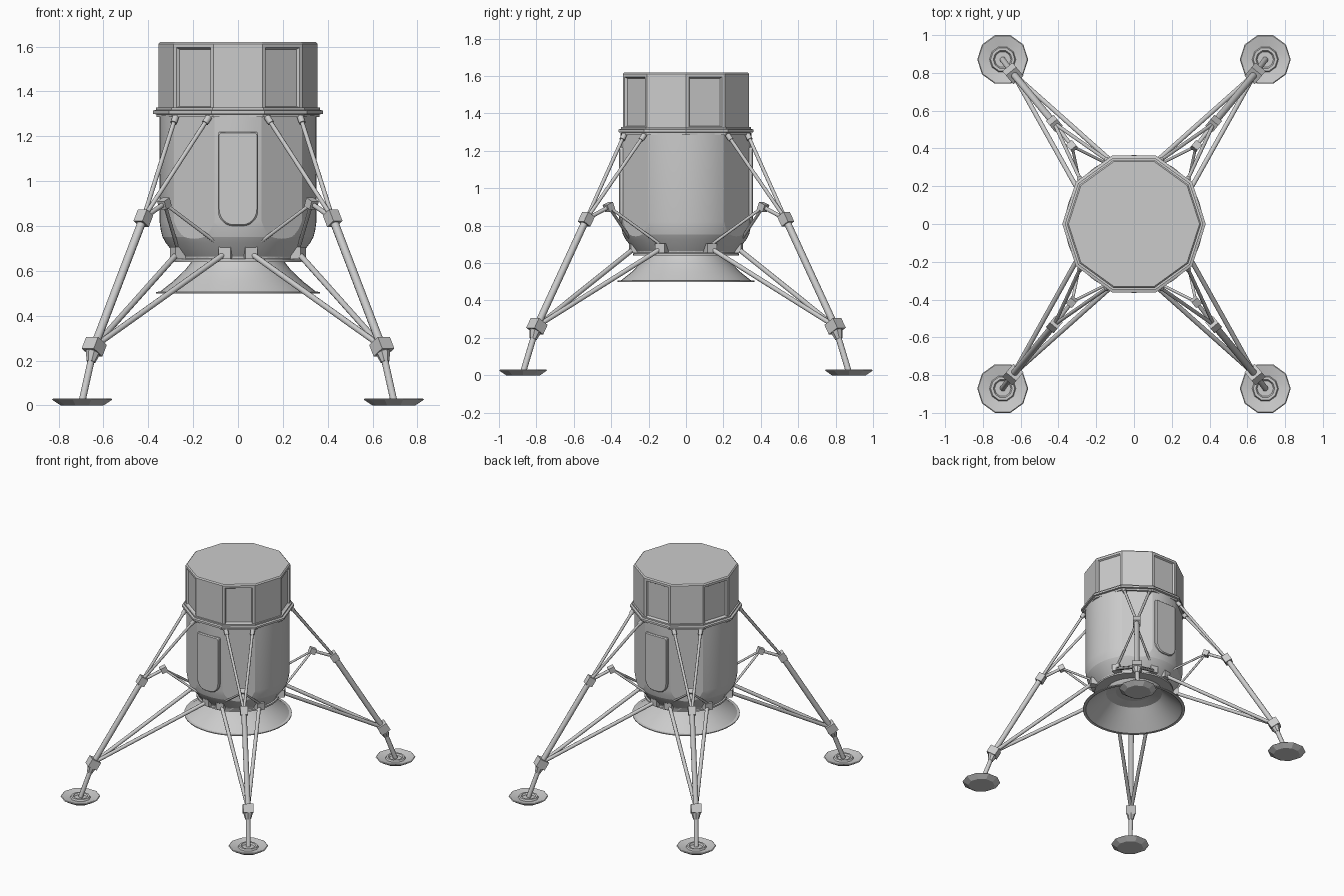
import bpy, bmesh
from math import sin, cos, pi, radians, atan2, degrees
from mathutils import Vector, Matrix

if "Cube" in bpy.data.objects:
    bpy.data.objects.remove(bpy.data.objects["Cube"])


def finish(bm, name, angle=30):
    bmesh.ops.recalc_face_normals(bm, faces=bm.faces)
    for f in bm.faces:
        f.smooth = True
    for e in bm.edges:
        e.smooth = len(e.link_faces) == 2 and e.calc_face_angle(0) < radians(angle)
    me = bpy.data.meshes.new(name)
    bm.to_mesh(me)
    bm.free()
    ob = bpy.data.objects.new(name, me)
    bpy.context.collection.objects.link(ob)
    return ob


def lathe(bm, profile, n, closed=False, at=(0, 0, 0)):
    rings = [[bm.verts.new((at[0] + r * cos(2 * pi * i / n), at[1] + r * sin(2 * pi * i / n), at[2] + z))
              for i in range(n)] for r, z in profile]
    pairs = list(zip(rings, rings[1:]))
    if closed:
        pairs.append((rings[-1], rings[0]))
    for a, b in pairs:
        for i in range(n):
            j = (i + 1) % n
            bm.faces.new((a[i], a[j], b[j], b[i]))
    if not closed:
        bm.faces.new(rings[0][::-1])
        bm.faces.new(rings[-1])


def frame(a, b, mid):
    q = (b - a).to_track_quat('Z', 'Y')
    return Matrix.Translation(mid) @ q.to_matrix().to_4x4()


def rod(bm, a, b, r1, r2=None, n=10):
    bmesh.ops.create_cone(bm, cap_ends=True, segments=n, radius1=r1, radius2=r2 or r1,
                          depth=(b - a).length, matrix=frame(a, b, (a + b) / 2))


def block(bm, at, size, a, b):
    m = frame(a, b, at) @ Matrix.Diagonal((*size, 1))
    bmesh.ops.create_cube(bm, size=1, matrix=m)


# upper decagonal cabin with five alternating recessed panels
bm = bmesh.new()
lathe(bm, [(0.355, 1.31), (0.355, 1.612), (0.347, 1.62)], 10)
bm.normal_update()
panels = []
for f in bm.faces:
    c = f.calc_center_median()
    if abs(f.normal.z) < 0.1 and round((degrees(atan2(c.y, c.x)) - 18) / 36) % 2 == 0:
        panels.append(f)
bmesh.ops.inset_individual(bm, faces=panels, thickness=0.024)
bmesh.ops.inset_individual(bm, faces=panels, thickness=0.01, depth=-0.012)
finish(bm, "upper_cabin", 20)

# stepped rim between the two stages
bm = bmesh.new()
lathe(bm, [(0.34, 1.285), (0.364, 1.285), (0.364, 1.298), (0.38, 1.3), (0.38, 1.314),
           (0.366, 1.318), (0.366, 1.328), (0.34, 1.328)], 10, closed=True)
finish(bm, "stage_rim")

# round lower tank with four flats facing the legs
bm = bmesh.new()
lathe(bm, [(0.27, 0.645), (0.275, 0.665), (0.322, 0.725), (0.337, 0.752), (0.345, 0.785),
           (0.35, 0.82), (0.35, 1.295)], 60)
for a in (54, 126, 234, 306):
    d = Vector((cos(radians(a)), sin(radians(a)), 0))
    res = bmesh.ops.bisect_plane(bm, geom=bm.verts[:] + bm.edges[:] + bm.faces[:],
                                 plane_co=d * 0.332, plane_no=d, clear_outer=True)
    cut = [e for e in res['geom_cut'] if isinstance(e, bmesh.types.BMEdge)]
    bmesh.ops.holes_fill(bm, edges=[e for e in bm.edges if e.is_boundary], sides=0)
finish(bm, "lower_tank", 12)

# collar under the tank
bm = bmesh.new()
lathe(bm, [(0.2, 0.64), (0.283, 0.64), (0.283, 0.652), (0.274, 0.656), (0.274, 0.69), (0.2, 0.69)],
      40, closed=True)
finish(bm, "tank_collar")

# raised hatch panels front and back
for name, s in (("front_hatch", -1), ("back_hatch", 1)):
    bm = bmesh.new()
    outline = []
    for cx, cz, r, start in ((0.08, 1.21, 0.01, 0), (-0.08, 1.21, 0.01, 90),
                             (-0.02, 0.87, 0.07, 180), (0.02, 0.87, 0.07, 270)):
        for k in range(7):
            t = radians(start + 15 * k)
            outline.append((cx + r * cos(t), cz + r * sin(t)))
    rows = []
    for depth, k in ((0.32, 1), (0.352, 1), (0.359, 0.93)):
        rows.append([bm.verts.new((x * k, s * depth, 1.01 + (z - 1.01) * (1 - (1 - k) * 0.4)))
                     for x, z in outline])
    for a, b in zip(rows, rows[1:]):
        for i in range(len(a)):
            j = (i + 1) % len(a)
            bm.faces.new((a[i], a[j], b[j], b[i]))
    bm.faces.new(rows[0])
    bm.faces.new(rows[-1])
    finish(bm, name)

# flared engine skirt with inner throat
bm = bmesh.new()
lathe(bm, [(0.2, 0.65), (0.235, 0.605), (0.29, 0.553), (0.347, 0.508), (0.365, 0.506), (0.365, 0.5),
           (0.345, 0.5), (0.26, 0.575), (0.2, 0.63), (0.13, 0.645), (0.12, 0.68), (0.19, 0.68)],
      40, closed=True)
lathe(bm, [(0.125, 0.665), (0.125, 0.68)], 40)
finish(bm, "engine_skirt")

# four legs, mirrored by sign
for sx, sy, name in ((1, -1, "front_right"), (-1, -1, "front_left"), (1, 1, "back_right"), (-1, 1, "back_left")):
    def P(x, y, z):
        return Vector((x * sx, y * sy, z))
    foot, knee = P(0.695, 0.87, 0.02), P(0.641, 0.797, 0.262)
    mid, elbow = P(0.422, 0.533, 0.835), P(0.328, 0.412, 0.9)
    tops = (P(0.137, 0.335, 1.275), P(0.282, 0.23, 1.275))
    mounts = (P(0.055, 0.275, 0.68), P(0.268, 0.13, 0.68))

    # struts
    bm = bmesh.new()
    rod(bm, foot, knee, 0.016)
    rod(bm, knee, mid, 0.019)
    for t in tops:
        rod(bm, mid, t, 0.01)
        rod(bm, t - (t - mid).normalized() * 0.02, t + (t - mid).normalized() * 0.015, 0.015)
    for m in mounts:
        rod(bm, knee, m, 0.013)
        rod(bm, elbow, m + Vector((0, 0, 0.015)), 0.008)
    rod(bm, elbow, mid, 0.011)
    finish(bm, name + "_leg_struts", 40)

    # joint blocks and tapered knee sleeve
    bm = bmesh.new()
    block(bm, knee, (0.07, 0.07, 0.06), knee, mid)
    down = (foot - knee).normalized()
    rod(bm, knee + down * 0.025, knee + down * 0.072, 0.034, 0.02, 8)
    block(bm, mid, (0.052, 0.052, 0.06), knee, mid)
    block(bm, elbow, (0.04, 0.04, 0.042), elbow, mid)
    for m in mounts:
        out = Vector((m.x, m.y, 0))
        block(bm, m, (0.056, 0.052, 0.05), Vector((0, 0, 0)), out)
    finish(bm, name + "_leg_joints")

    # footpad
    bm = bmesh.new()
    lathe(bm, [(0.095, 0), (0.135, 0.026), (0.13, 0.03), (0.07, 0.018), (0.064, 0.03), (0.05, 0.03),
               (0.043, 0.018)], 10, at=(0.695 * sx, 0.871 * sy, 0))
    finish(bm, name + "_footpad", 20)
